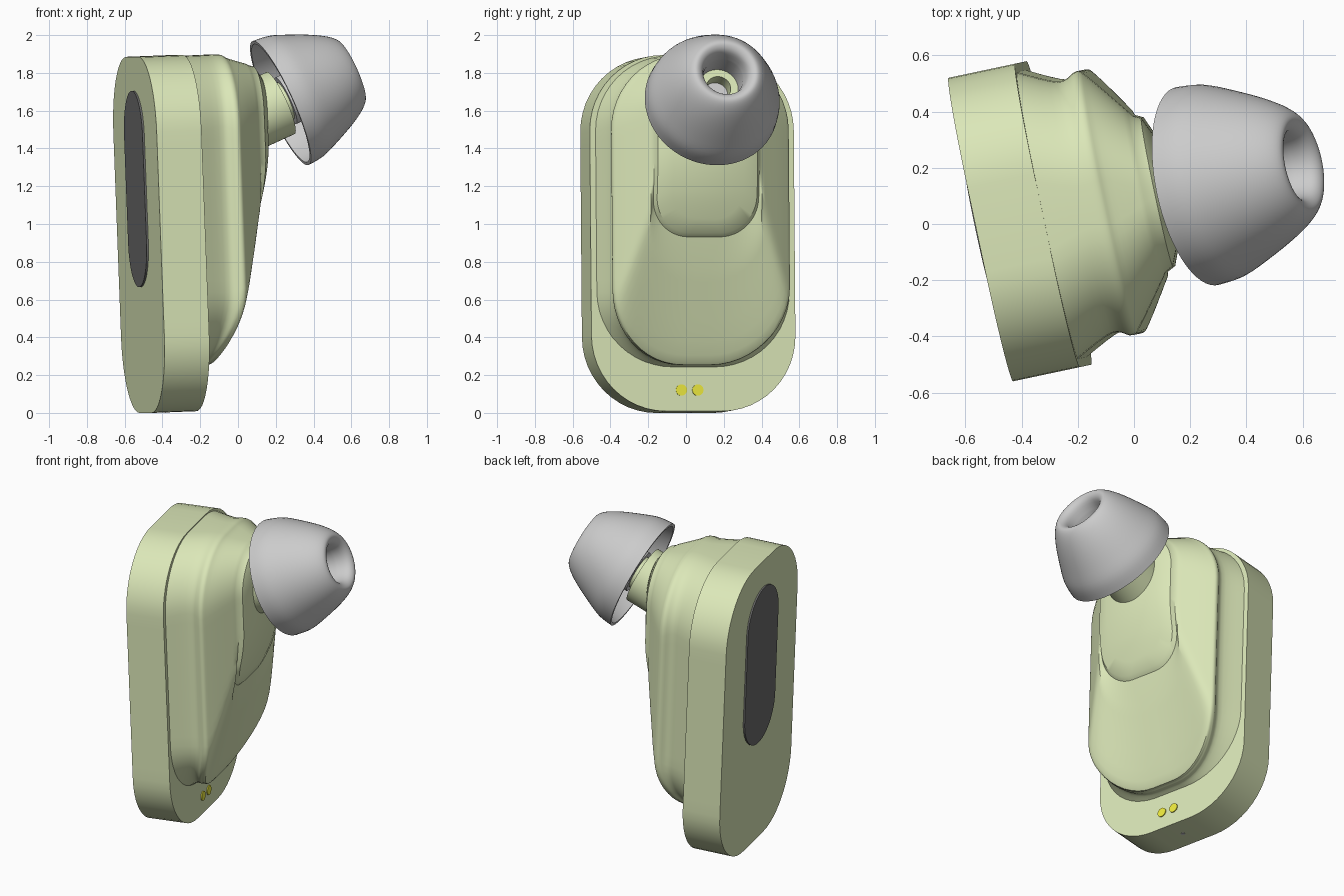
import bpy, bmesh
from math import pi, sin, cos, radians
from mathutils import Matrix, Vector

if "Cube" in bpy.data.objects:
    bpy.data.objects.remove(bpy.data.objects["Cube"])

YAW = Matrix.Rotation(radians(12), 4, 'Z')
BODY = YAW @ Matrix.Rotation(radians(-2.2), 4, 'Y')
TIP = Matrix.Translation((.225, .135, 1.64)) @ YAW @ Matrix.Rotation(radians(-24), 4, 'Y')
VC = 0.094  # centre of the body across its width


def material(name, rgb):
    m = bpy.data.materials.new(name)
    m.diffuse_color = (*rgb, 1)
    m.use_nodes = True
    m.node_tree.nodes["Principled BSDF"].inputs["Base Color"].default_value = m.diffuse_color
    return m


GREEN = material("green_plastic", (.71, .80, .48))
DARK = material("dark_panel", (.15, .15, .15))
GOLD = material("contact_yellow", (.86, .83, .05))


def finish(name, bm, matrix, mat=None, angle=32):
    bmesh.ops.recalc_face_normals(bm, faces=bm.faces[:])
    mesh = bpy.data.meshes.new(name)
    bm.to_mesh(mesh)
    bm.free()
    ob = bpy.data.objects.new(name, mesh)
    bpy.context.collection.objects.link(ob)
    ob.matrix_world = matrix
    if mat:
        mesh.materials.append(mat)
    bpy.ops.object.select_all(action='DESELECT')
    ob.select_set(True)
    bpy.context.view_layer.objects.active = ob
    bpy.ops.object.shade_smooth_by_angle(angle=radians(angle))
    return ob


def ring(half, bottom, top, r_bottom, r_top, u_top, u_bottom, rise=.42, corner=12, side=14):
    """Symmetric rounded outline whose depth bends back towards its bottom."""
    pts = []
    for i in range(corner + 1):
        a = -pi / 2 + i * pi / 2 / corner
        pts.append((half - r_bottom + r_bottom * cos(a), bottom + r_bottom + r_bottom * sin(a)))
    z0, z1 = bottom + r_bottom, top - r_top
    pts += [(half, z0 + (z1 - z0) * i / side) for i in range(1, side)]
    for i in range(corner + 1):
        a = i * pi / 2 / corner
        pts.append((half - r_top + r_top * cos(a), top - r_top + r_top * sin(a)))
    pts += [(-v, w) for v, w in reversed(pts)]
    out = []
    for v, w in pts:
        t = min(1, max(0, (w - bottom) / rise))
        out.append((u_bottom + (u_top - u_bottom) * sin(t * pi / 2), v + VC, w))
    return out


def loft(name, rings, mat, angle=32):
    bm = bmesh.new()
    vs = [[bm.verts.new(p) for p in r] for r in rings]
    n = len(vs[0])
    for a, b in zip(vs, vs[1:]):
        for i in range(n):
            j = (i + 1) % n
            bm.faces.new((a[i], a[j], b[j], b[i]))
    for r in (vs[0], vs[-1]):  # caps of strips from side to side
        for i in range(n // 2 - 1):
            bm.faces.new((r[i], r[i + 1], r[n - 2 - i], r[n - 1 - i]))
    return finish(name, bm, BODY, mat, angle)


def lathe(name, profile, matrix, mat=None, closed=False, seg=64, angle=32):
    """Revolve (distance along x, radius) points about the local x axis."""
    bm = bmesh.new()
    rows = []
    for s, r in profile:
        if r == 0:
            rows.append([bm.verts.new((s, 0, 0))] * seg)
        else:
            rows.append([bm.verts.new((s, r * cos(2 * pi * k / seg), r * sin(2 * pi * k / seg)))
                         for k in range(seg)])
    pairs = list(zip(rows, rows[1:])) + ([(rows[-1], rows[0])] if closed else [])
    for a, b in pairs:
        for k in range(seg):
            m = (k + 1) % seg
            bm.faces.new(list(dict.fromkeys((a[k], a[m], b[m], b[k]))))
    return finish(name, bm, matrix, mat, angle)


def spline(pts, steps):
    """Catmull-Rom through parameter tuples of any length."""
    out = []
    for i in range(len(pts) - 1):
        q = [pts[max(0, min(len(pts) - 1, i + k))] for k in (-1, 0, 1, 2)]
        for s in range(steps):
            t = s / steps
            out.append(tuple(.5 * (2 * b + (c - a) * t + (2 * a - 5 * b + 4 * c - d) * t * t
                                   + (3 * b - a - 3 * c + d) * t ** 3) for a, b, c, d in zip(*q)))
    return out + [pts[-1]]


# outer plate
loft("back_shell", [ring(.552, .018, 1.905, .40, .40, u, u) for u in (-.48, -.237)], GREEN)

# touch panel on the outer face
loft("touch_panel", [ring(.235, .685, 1.725, .234, .234, u, u) for u in (-.47, -.49)], DARK)

# flared inner housing: half width, bottom, top, radii, depth at top, depth at bottom
housing = spline([
    (.525, .250, 1.900, .40, .40, -.245, -.245),
    (.458, .262, 1.900, .38, .38, -.100, -.205),
    (.480, .264, 1.900, .40, .40, -.030, -.170),
    (.445, .310, 1.880, .38, .37, .012, -.120),
    (.300, .760, 1.845, .26, .27, .125, .020)], 5)
# raised pad below the nozzle
pad = [(.285, .930, 1.838, .20, .26, .135, .060),
       (.270, .950, 1.830, .19, .25, .165, .085),
       (.190, 1.02, 1.780, .15, .18, .200, .120)]
loft("inner_housing", [ring(*p) for p in housing + pad], GREEN)

# sound nozzle with an open bore
lathe("nozzle", [(-.32, 0), (-.32, .18), (0, .18), (0, .105), (.20, .105), (.20, .065),
                 (.10, .065), (.10, 0)], TIP, GREEN)
lathe("nozzle_mesh", [(.11, 0), (.11, .064), (.12, .064), (.12, 0)], TIP)

# soft hollow ear tip
outer = spline([(0, .36), (.09, .35), (.19, .312), (.30, .262), (.375, .218), (.415, .18),
                (.418, .15), (.39, .122), (.32, .107)], 4)
lathe("ear_tip", outer + [(.03, .106), (.03, .135), (.30, .135), (.32, .17), (.29, .24),
                          (.19, .292), (.09, .33), (0, .342)], TIP, closed=True)

# charging contacts on the inner face of the plate
for i, v in enumerate((.026, .115)):
    lathe(f"contact_{i + 1}", [(-.02, 0), (-.02, .03), (.006, .03), (.006, 0)],
          BODY @ Matrix.Translation((-.237, v, .13)), GOLD, seg=24)

# microphone port under the plate
lathe("microphone_port", [(-.02, 0), (-.02, .012), (.003, .012), (.003, 0)],
      BODY @ Matrix.Translation((-.36, VC, .018)) @ Matrix.Rotation(pi / 2, 4, 'Y'), seg=16)
